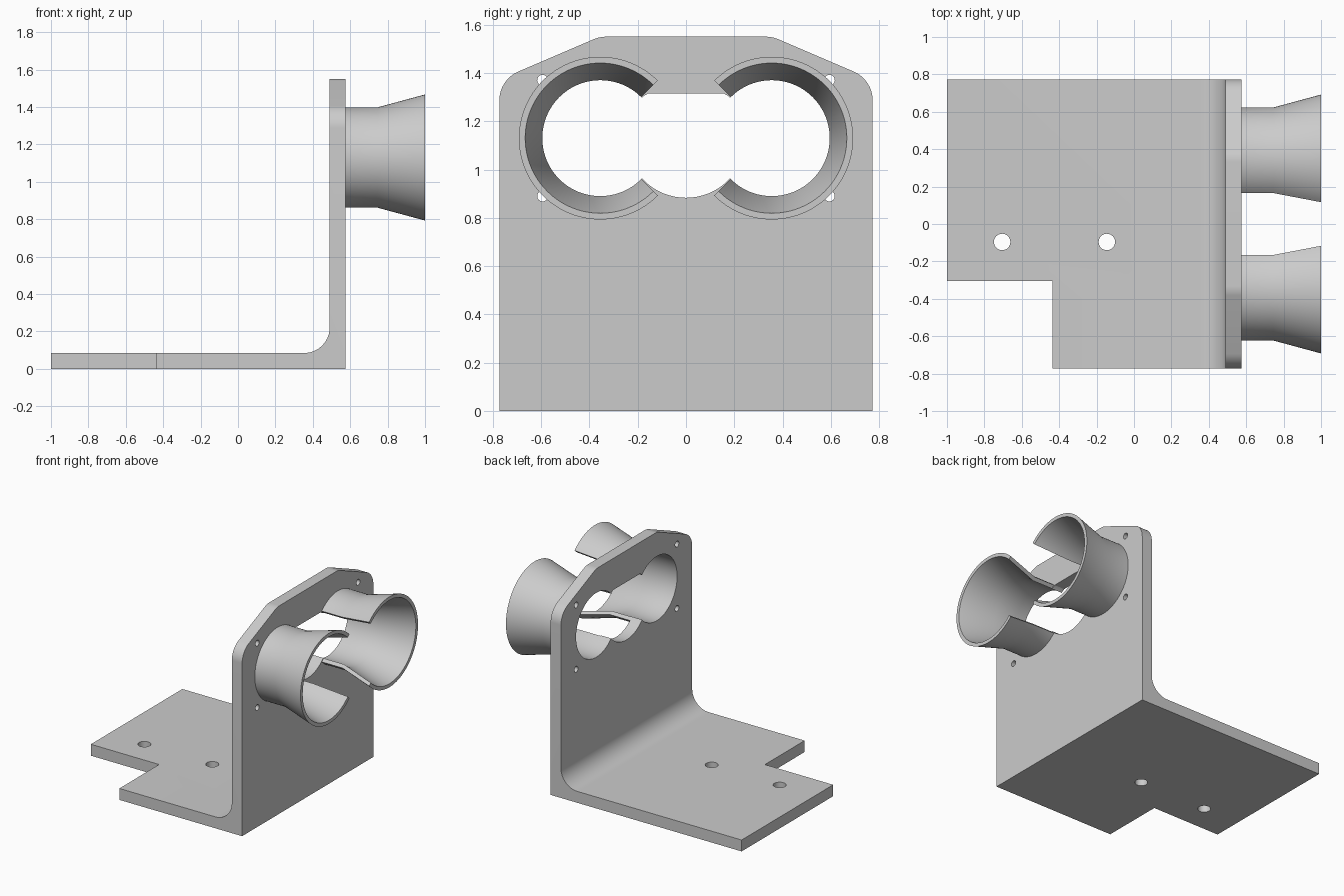
import bpy, bmesh
from math import cos, sin, pi, radians
from mathutils import Vector

cube = bpy.data.objects.get("Cube")
if cube:
    bpy.data.objects.remove(cube, do_unlink=True)

grey = bpy.data.materials.new("plain grey")
grey.use_nodes = True
grey.diffuse_color = (0.6, 0.6, 0.6, 1)
grey.node_tree.nodes["Principled BSDF"].inputs["Base Color"].default_value = (0.6, 0.6, 0.6, 1)

HALF_W = 0.773
PLATE_IN, PLATE_OUT, THICK = 0.49, 0.575, 0.085
HORN_Y, HORN_Z, BORE = 0.355, 1.13, 0.24


def make_object(name, bm):
    bmesh.ops.recalc_face_normals(bm, faces=bm.faces)
    mesh = bpy.data.meshes.new(name)
    bm.to_mesh(mesh)
    bm.free()
    mesh.materials.append(grey)
    obj = bpy.data.objects.new(name, mesh)
    bpy.context.collection.objects.link(obj)
    return obj


def prism(name, points, axis, low, high):
    """Closed solid from a flat outline along an axis (0 = x, 1 = y, 2 = z)."""
    bm = bmesh.new()
    ends = []
    for level in (low, high):
        ring = []
        for p in points:
            co = list(p)
            co.insert(axis, level)
            ring.append(bm.verts.new(co))
        bm.faces.new(ring)
        ends.append(ring)
    a, b = ends
    for i in range(len(a)):
        bm.faces.new((a[i - 1], a[i], b[i], b[i - 1]))
    return make_object(name, bm)


def circle(u, v, r, n):
    return [(u + r * cos(2 * pi * i / n), v + r * sin(2 * pi * i / n)) for i in range(n)]


def rounded(corners, steps=10):
    """Outline from (u, v, radius) corners."""
    pts = []
    for i, (u, v, r) in enumerate(corners):
        p = Vector((u, v))
        if r == 0:
            pts.append(p)
            continue
        a = (Vector(corners[i - 1][:2]) - p).normalized()
        b = (Vector(corners[(i + 1) % len(corners)][:2]) - p).normalized()
        half = a.angle(b) / 2
        centre = p + (a + b).normalized() * (r / sin(half))
        reach = r * cos(half) / sin(half)
        start = p + a * reach - centre
        end = p + b * reach - centre
        for k in range(steps + 1):
            pts.append(centre + start.lerp(end, k / steps).normalized() * r)
    return pts


def combine(target, tool, operation):
    mod = target.modifiers.new("cut", "BOOLEAN")
    mod.operation = operation
    mod.solver = "EXACT"
    mod.object = tool
    bpy.context.view_layer.objects.active = target
    bpy.ops.object.modifier_apply(modifier=mod.name)
    bpy.data.objects.remove(tool, do_unlink=True)


def smooth(obj):
    bpy.ops.object.select_all(action="DESELECT")
    obj.select_set(True)
    bpy.context.view_layer.objects.active = obj
    bpy.ops.object.shade_smooth_by_angle(angle=radians(25))


# Bracket: L section with inner fillet, trimmed to the plate outline
section = rounded([(-1, 0, 0), (PLATE_OUT, 0, 0), (PLATE_OUT, 1.7, 0),
                   (PLATE_IN, 1.7, 0), (PLATE_IN, THICK, 0.135), (-1, THICK, 0)])
bracket = prism("bracket", section, 1, -0.9, 0.9)
outline = rounded([(-HALF_W, -0.1, 0), (HALF_W, -0.1, 0), (HALF_W, 1.372, 0.13),
                   (0.358, 1.55, 0.13), (-0.358, 1.55, 0.13), (-HALF_W, 1.372, 0.13)])
combine(bracket, prism("outline_tool", outline, 0, -1.2, 0.8), "INTERSECT")

# Base notch and mounting holes
notch = [(-1.2, -0.9), (-0.437, -0.9), (-0.437, -0.305), (-1.2, -0.305)]
combine(bracket, prism("notch_tool", notch, 2, -0.1, 0.2), "DIFFERENCE")
for x in (-0.705, -0.145):
    combine(bracket, prism("hole_tool", circle(x, -0.096, 0.044, 32), 2, -0.1, 0.2), "DIFFERENCE")

# Plate openings: two bores, flat-topped middle, four screw holes
openings = [[(y, min(z, 1.315)) for y, z in circle(0, HORN_Z, 0.247, 64)]]
for side in (-1, 1):
    openings.append(circle(side * HORN_Y, HORN_Z, BORE, 96))
    for dz in (-0.24, 0.24):
        openings.append(circle(side * 0.594, HORN_Z + dz, 0.022, 24))
for shape in openings:
    combine(bracket, prism("opening_tool", shape, 0, 0.4, 0.7), "DIFFERENCE")
smooth(bracket)


# Flared horns, open on the quarter that faces the middle
def horn(name, side):
    profile = [(PLATE_OUT, BORE), (0.745, BORE), (1, 0.311),
               (1, 0.337), (0.745, 0.268), (PLATE_OUT, 0.268)]
    bm = bmesh.new()
    rings = []
    steps = 72
    for i in range(steps + 1):
        a = radians(45 + 270 * i / steps)
        rings.append([bm.verts.new((x, side * (HORN_Y - r * cos(a)), HORN_Z + r * sin(a)))
                      for x, r in profile])
    n = len(profile)
    for a, b in zip(rings, rings[1:]):
        for j in range(n):
            k = (j + 1) % n
            bm.faces.new((a[j], a[k], b[k], b[j]))
    for end in (rings[0], rings[-1]):
        bm.faces.new((end[0], end[1], end[4], end[5]))
        bm.faces.new(end[1:5])
    smooth(make_object(name, bm))


horn("left_horn", 1)
horn("right_horn", -1)
